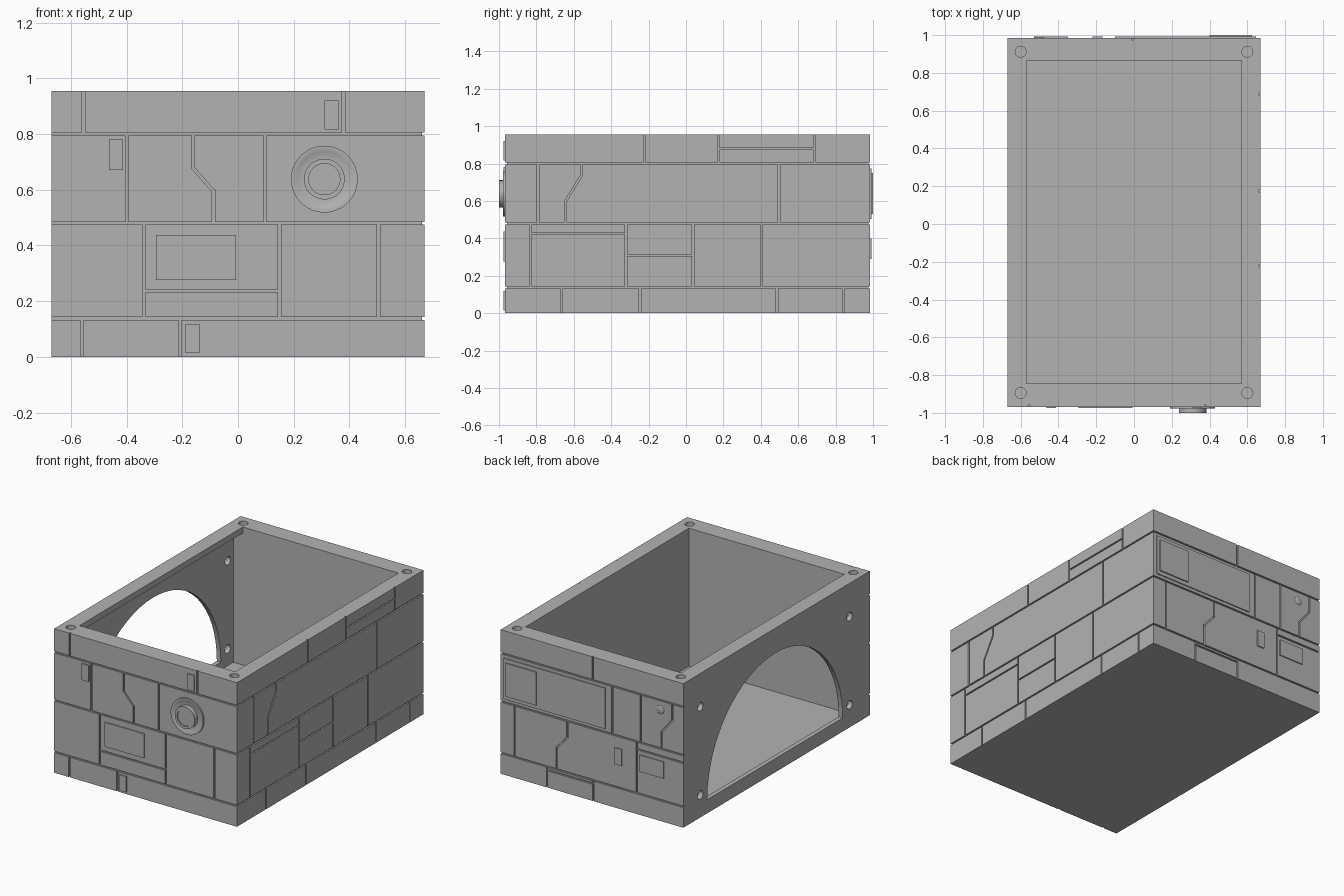
import bpy, bmesh, math
from mathutils import Vector, Matrix

if "Cube" in bpy.data.objects:
    bpy.data.objects.remove(bpy.data.objects["Cube"])

X, FRONT, BACK, H = 0.67, -0.968, 0.985, 0.955
ROWS = (0, 0.138, 0.48, 0.80, H)          # heights of the stone courses
GROOVE_W, GROOVE_D = 0.010, 0.010

stone = bpy.data.materials.new("stone grey")
stone.use_nodes = True
stone.diffuse_color = (0.45, 0.45, 0.45, 1)
stone.node_tree.nodes["Principled BSDF"].inputs["Base Color"].default_value = stone.diffuse_color

# Each wall maps (along, height, outward) to space
WALLS = {
    "front": lambda u, z, d: Vector((u, FRONT - d, z)),
    "side": lambda u, z, d: Vector((X + d, u, z)),
    "back": lambda u, z, d: Vector((u, BACK + d, z)),
}


def finish(name, bm):
    bmesh.ops.recalc_face_normals(bm, faces=bm.faces)
    mesh = bpy.data.meshes.new(name)
    bm.to_mesh(mesh)
    bm.free()
    mesh.materials.append(stone)
    obj = bpy.data.objects.new(name, mesh)
    bpy.context.collection.objects.link(obj)
    return obj


def add_prism(bm, low, high):
    a = [bm.verts.new(p) for p in low]
    b = [bm.verts.new(p) for p in high]
    bm.faces.new(a)
    bm.faces.new(b)
    for i in range(len(a)):
        j = (i + 1) % len(a)
        bm.faces.new((a[i], a[j], b[j], b[i]))


def add_box(bm, lo, hi):
    corners = ((lo[0], lo[1]), (hi[0], lo[1]), (hi[0], hi[1]), (lo[0], hi[1]))
    add_prism(bm, [(x, y, lo[2]) for x, y in corners], [(x, y, hi[2]) for x, y in corners])


def box(name, lo, hi):
    bm = bmesh.new()
    add_box(bm, lo, hi)
    return finish(name, bm)


def carve(target, cutter):
    cutter.hide_render = True
    mod = target.modifiers.new("carve", "BOOLEAN")
    mod.operation, mod.solver, mod.object = "DIFFERENCE", "EXACT", cutter
    mod.use_self = True
    bpy.context.view_layer.objects.active = target
    bpy.ops.object.modifier_apply(modifier=mod.name)
    bpy.data.objects.remove(cutter)


# Open box with a thin arched wall under an overhanging rim
body = box("stone_box", (-X, FRONT, 0), (X, BACK, H))
carve(body, box("cavity", (-0.57, -0.845, 0.04), (0.57, 0.865, 1.1)))
carve(body, box("wall_pocket", (-0.64, -0.845, 0.04), (-0.5, 0.865, 0.915)))

# Arched opening
arch = bmesh.new()
arc = [(0.025 + 0.71 * math.cos(t), 0.09 + 0.70 * math.sin(t))
       for t in (math.pi * i / 32 for i in range(33))]
add_prism(arch, [(-0.8, y, z) for y, z in arc], [(-0.6, y, z) for y, z in arc])
carve(body, finish("arch_cutter", arch))

# Screw holes in the rim and the arched wall
holes = bmesh.new()
for x in (-0.6, 0.6):
    for y in (-0.895, 0.912):
        bmesh.ops.create_cone(holes, cap_ends=True, segments=24, radius1=0.029, radius2=0.029,
                              depth=0.3, matrix=Matrix.Translation((x, y, H)))
for y in (-0.757, 0.807):
    for z in (0.15, 0.735):
        bmesh.ops.create_cone(holes, cap_ends=True, segments=24, radius1=0.028, radius2=0.028, depth=0.2,
                              matrix=Matrix.Translation((-X, y, z)) @ Matrix.Rotation(math.pi / 2, 4, "Y"))
carve(body, finish("hole_cutter", holes))


# Joints between the stones, cut as grooves along paths
def groove(bm, wall, path):
    for (u0, z0), (u1, z1) in zip(path, path[1:]):
        t = Vector((u1 - u0, z1 - z0)).normalized() * GROOVE_W / 2
        a, b = Vector((u0, z0)) - t, Vector((u1, z1)) + t
        n = Vector((-t.y, t.x))
        quad = (a - n, b - n, b + n, a + n)
        add_prism(bm, [WALLS[wall](p.x, p.y, -GROOVE_D) for p in quad],
                  [WALLS[wall](p.x, p.y, 0.02) for p in quad])


# Upright joints per course, from the bottom course up
UPRIGHTS = {
    "front": ((-0.56, -0.207), (-0.337, 0.149, 0.504), (-0.399, 0.097), (-0.555, 0.379)),
    "side": ((-0.664, -0.245, 0.487, 0.842), (-0.83, -0.32, 0.038, 0.405),
             (-0.792, 0.498), (-0.223, 0.175, 0.688)),
    "back": ((0.33, -0.01), (0.568, -0.328), (-0.15, -0.357), (-0.007,)),
}
# Stepped joints: course, upper position, upper bend, lower position, lower bend
STEPPED = {
    "front": ((2, -0.161, 0.677, -0.088, 0.595),),
    "side": ((2, -0.56, 0.735, -0.645, 0.596),),
    "back": ((1, 0.18, 0.37, 0.26, 0.28), (2, -0.59, 0.69, -0.51, 0.59)),
}
# Short level joints: start, end, height
LEVELS = {
    "front": ((-0.337, 0.149, 0.237),),
    "side": ((-0.83, -0.32, 0.425), (-0.32, 0.038, 0.31), (0.175, 0.688, 0.879)),
    "back": ((-0.66, -0.328, 0.43), (-0.01, 0.33, 0.115)),
}
for wall in WALLS:
    cut = bmesh.new()
    ends = (FRONT - 0.02, BACK + 0.02) if wall == "side" else (-X + 0.004, X + 0.02)
    for z in ROWS[1:-1]:
        groove(cut, wall, ((ends[0], z), (ends[1], z)))
    for row, joints in enumerate(UPRIGHTS[wall]):
        lo = ROWS[row] - (0.03 if row == 0 else 0)
        hi = ROWS[row + 1] + (0.03 if row == 3 else 0)
        for u in joints:
            groove(cut, wall, ((u, lo), (u, hi)))
    for row, u_hi, z_hi, u_lo, z_lo in STEPPED[wall]:
        groove(cut, wall, ((u_hi, ROWS[row + 1]), (u_hi, z_hi), (u_lo, z_lo), (u_lo, ROWS[row])))
    for u0, u1, z in LEVELS[wall]:
        groove(cut, wall, ((u0, z), (u1, z)))
    carve(body, finish(wall + "_grooves", cut))


# Raised plates on the stones
def plate(name, wall, u0, u1, z0, z1, thick=0.007):
    bm = bmesh.new()
    quad = ((u0, z0), (u1, z0), (u1, z1), (u0, z1))
    add_prism(bm, [WALLS[wall](u, z, -0.004) for u, z in quad],
              [WALLS[wall](u, z, thick) for u, z in quad])
    finish(name, bm)


plate("front_top_plate", "front", 0.31, 0.36, 0.816, 0.921)
plate("front_upper_plate", "front", -0.464, -0.413, 0.673, 0.781)
plate("front_wide_plate", "front", -0.295, -0.007, 0.276, 0.437)
plate("front_low_plate", "front", -0.188, -0.138, 0.014, 0.118)
plate("back_long_panel", "back", -0.10, 0.645, 0.505, 0.775)
plate("back_square_plate", "back", 0.40, 0.625, 0.53, 0.75, 0.015)
plate("back_small_plate", "back", -0.22, -0.168, 0.29, 0.40)
plate("back_wide_plate", "back", -0.53, -0.35, 0.29, 0.40)


# Round fittings, turned from a profile of (radius, outward)
def turned(name, wall, u, z, profile, steps=48):
    bm = bmesh.new()
    rings = []
    for r, d in profile:
        rings.append([bm.verts.new(WALLS[wall](u + r * math.cos(a), z + r * math.sin(a), d))
                      for a in (2 * math.pi * i / steps for i in range(steps))])
    for a, b in zip(rings, rings[1:]):
        for i in range(steps):
            j = (i + 1) % steps
            bm.faces.new((a[i], a[j], b[j], b[i]))
    bm.faces.new(rings[0])
    bm.faces.new(rings[-1])
    obj = finish(name, bm)
    bpy.ops.object.select_all(action="DESELECT")
    obj.select_set(True)
    bpy.context.view_layer.objects.active = obj
    bpy.ops.object.shade_smooth_by_angle(angle=math.radians(35))


turned("front_round_knob", "front", 0.31, 0.638,
       ((0.12, -0.004), (0.12, 0.010), (0.108, 0.010), (0.098, 0.006), (0.086, 0.003), (0.073, 0.002),
        (0.073, 0.032), (0.056, 0.032), (0.056, 0.026)))
turned("back_stud", "back", -0.50, 0.737,
       [(0.028 * math.cos(t), 0.006 * math.sin(t)) for t in (-0.4, 0, 0.4, 0.8, 1.2, 1.5)], 24)
